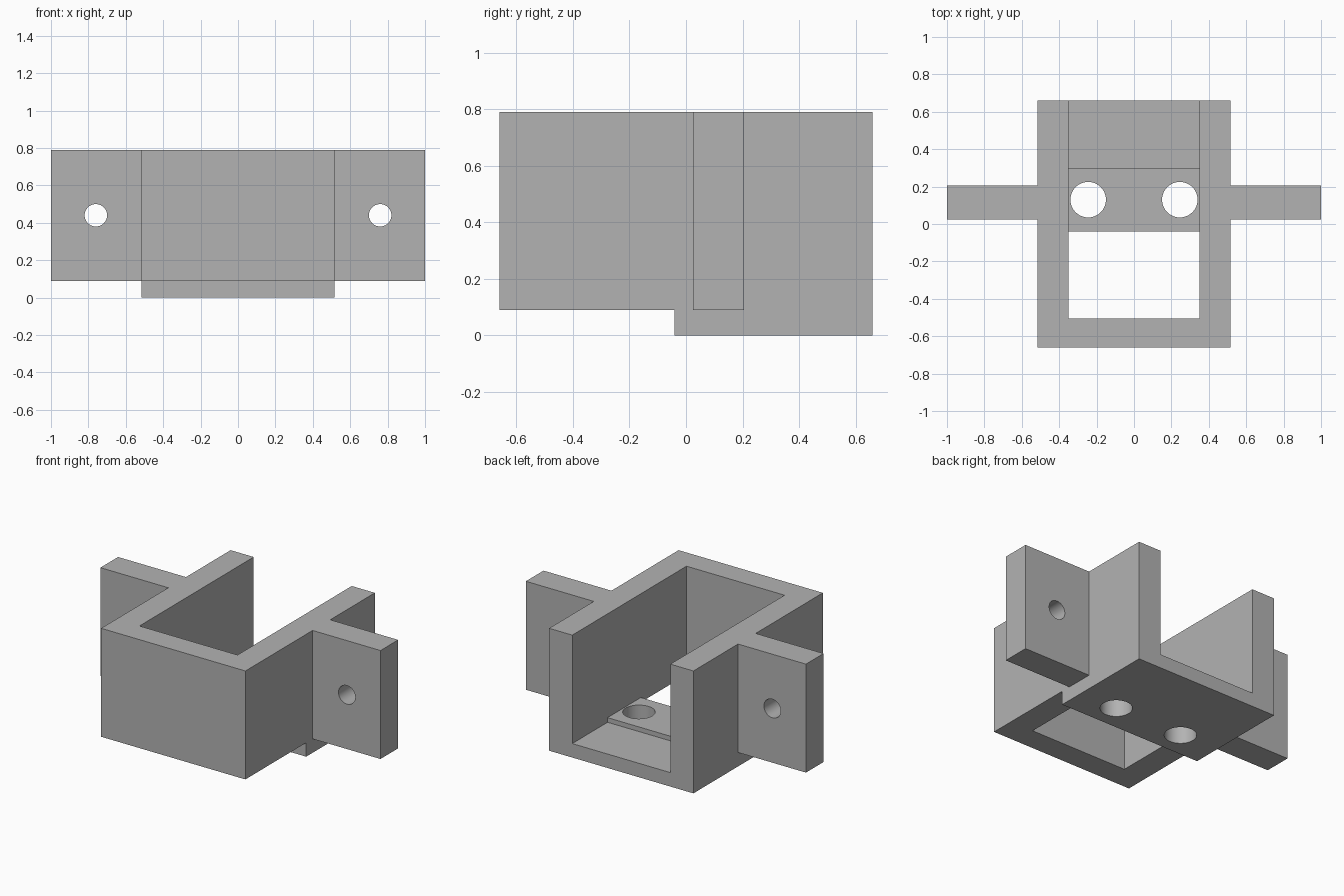
import bpy, bmesh
from mathutils import Matrix

cube = bpy.data.objects.get("Cube")
if cube:
    bpy.data.objects.remove(cube, do_unlink=True)

grey = bpy.data.materials.new("plain_grey")
grey.use_nodes = True
colour = (0.45, 0.45, 0.45, 1)
grey.diffuse_color = colour
grey.node_tree.nodes["Principled BSDF"].inputs["Base Color"].default_value = colour

# Main dimensions
TOP, LEDGE, FLOOR = 0.79, 0.09, 0.12
HALF_W, HALF_D, INNER = 0.515, 0.66, 0.35
EAR_FRONT, EAR_BACK = 0.025, 0.205
FLOOR_FRONT, STEP, WALL = -0.04, 0.30, -0.505


def finish(name, bm):
    bmesh.ops.recalc_face_normals(bm, faces=bm.faces)
    mesh = bpy.data.meshes.new(name)
    bm.to_mesh(mesh)
    bm.free()
    mesh.materials.append(grey)
    obj = bpy.data.objects.new(name, mesh)
    bpy.context.collection.objects.link(obj)
    return obj


def box(name, x, y, z):
    bm = bmesh.new()
    bmesh.ops.create_cube(bm, size=1)
    for v in bm.verts:
        v.co = [lim[int(c > 0)] for lim, c in zip((x, y, z), v.co)]
    return finish(name, bm)


def cylinder(name, location, radius, axis):
    bm = bmesh.new()
    turn = Matrix.Rotation(1.5707963, 4, "X") if axis == "Y" else Matrix()
    bmesh.ops.create_cone(bm, cap_ends=True, segments=48, radius1=radius, radius2=radius,
                          depth=0.6, matrix=Matrix.Translation(location) @ turn)
    return finish(name, bm)


def cut(target, cutter):
    mod = target.modifiers.new(cutter.name, "BOOLEAN")
    mod.operation, mod.solver, mod.object = "DIFFERENCE", "EXACT", cutter
    with bpy.context.temp_override(object=target, active_object=target):
        bpy.ops.object.modifier_apply(modifier=mod.name)
    bpy.data.objects.remove(cutter, do_unlink=True)


# Bracket: cross-shaped plan with two side ears, extruded upward
right = [(HALF_W, -HALF_D), (HALF_W, EAR_FRONT), (1, EAR_FRONT),
         (1, EAR_BACK), (HALF_W, EAR_BACK), (HALF_W, HALF_D)]
plan = right + [(-x, y) for x, y in reversed(right)]
bm = bmesh.new()
base = bm.faces.new([bm.verts.new((x, y, 0)) for x, y in plan])
walls = bmesh.ops.extrude_face_region(bm, geom=[base])
bmesh.ops.translate(bm, vec=(0, 0, TOP),
                    verts=[g for g in walls["geom"] if isinstance(g, bmesh.types.BMVert)])
bracket = finish("mounting_bracket", bm)

# Inner cavity, lower rear floor and open front well
cut(bracket, box("cavity", (-INNER, INNER), (WALL, 1), (FLOOR, 1)))
cut(bracket, box("rear_floor", (-INNER, INNER), (STEP, 1), (LEDGE, 0.5)))
cut(bracket, box("front_well", (-INNER, INNER), (WALL, FLOOR_FRONT), (-1, 0.5)))

# Raised underside below the front walls and the ears
cut(bracket, box("front_underside", (-2, 2), (-2, FLOOR_FRONT), (-1, LEDGE)))
for side in (-1, 1):
    span = sorted((side * HALF_W, side * 2))
    cut(bracket, box("ear_underside", span, (-1, 1), (-1, LEDGE)))

# Screw holes through the ears and the floor
for side in (-1, 1):
    cut(bracket, cylinder("ear_hole", (side * 0.76, 0.115, 0.44), 0.06, "Y"))
    cut(bracket, cylinder("floor_hole", (side * 0.245, 0.13, 0), 0.095, "Z"))

# Smooth hole walls, crisp edges elsewhere
bpy.ops.object.select_all(action="DESELECT")
bracket.select_set(True)
bpy.context.view_layer.objects.active = bracket
bpy.ops.object.shade_smooth_by_angle()
